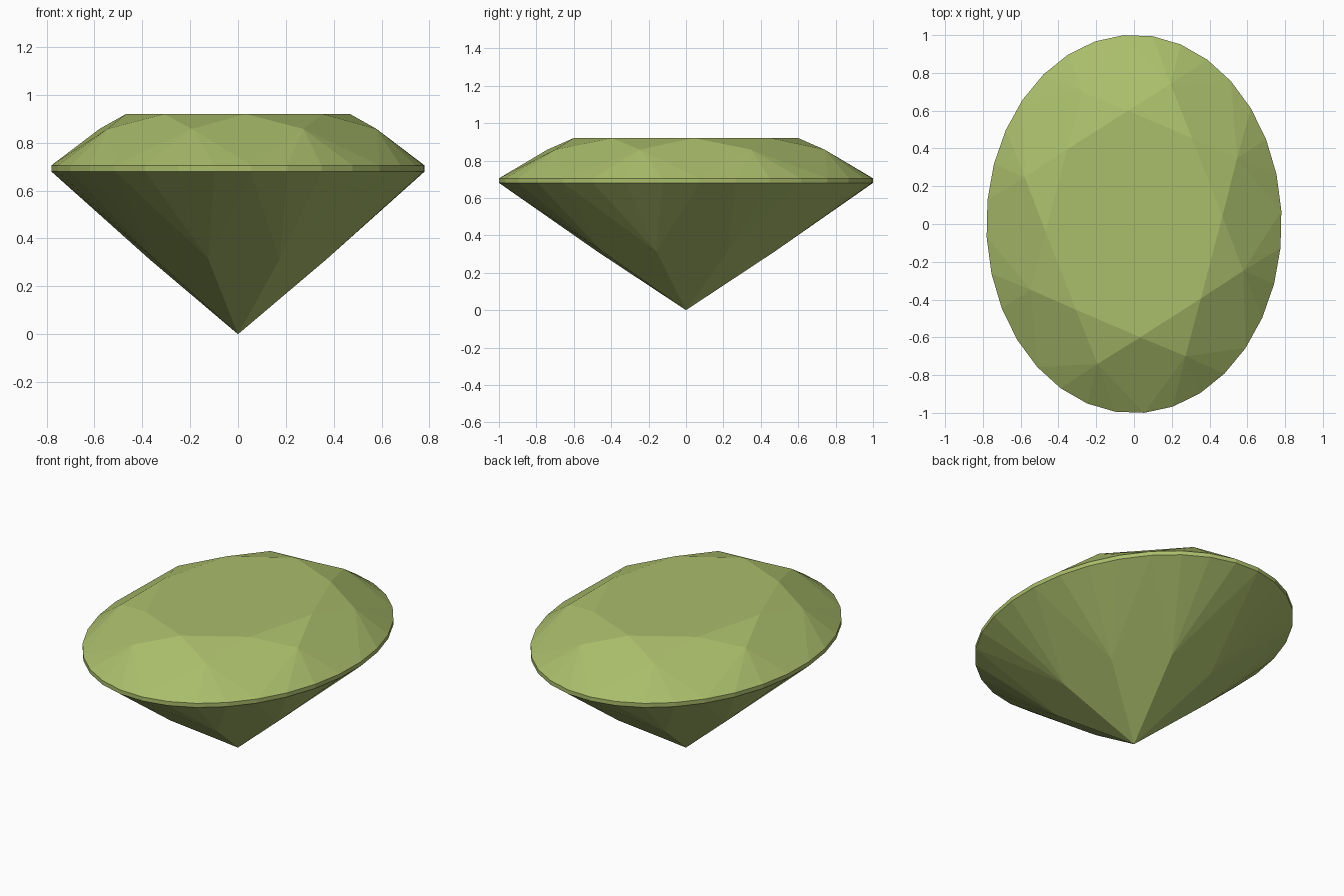
import bpy, bmesh, math

if "Cube" in bpy.data.objects:
    bpy.data.objects.remove(bpy.data.objects["Cube"])

HALF_X, HALF_Y = 0.782, 1.002   # oval half axes
PHASE = 0.07                    # slight turn of the facet pattern
N = 8                           # main facets
GIRDLE = 32                     # sides of the rim

bm = bmesh.new()


def ring(count, radius, z, offset=0.0):
    """Oval ring of vertices, offset given in fractions of a step."""
    step = 2 * math.pi / count
    angles = [PHASE + (i + offset) * step for i in range(count)]
    return [bm.verts.new((HALF_X * radius * math.cos(a),
                          HALF_Y * radius * math.sin(a), z)) for a in angles]


# Rings from top to bottom
table = ring(N, 0.60, 0.92)
crown = ring(N, 0.78, 0.858, 0.5)
rim_top = ring(GIRDLE, 1.0, 0.705)
rim_low = ring(GIRDLE, 1.0, 0.68)
pavilion = ring(N, 0.50, 0.314, 0.5)
culet = bm.verts.new((0, 0, 0))

# Flat table on top
bm.faces.new(table)

# Rim band
for i in range(GIRDLE):
    j = (i + 1) % GIRDLE
    bm.faces.new((rim_low[i], rim_low[j], rim_top[j], rim_top[i]))

per = GIRDLE // N
for i in range(N):
    # Crown: star triangle and kite
    bm.faces.new((table[i], crown[i], table[(i + 1) % N]))
    bm.faces.new((table[i], crown[i - 1], rim_top[per * i], crown[i]))
    # Pavilion: long kite down to the point
    bm.faces.new((culet, pavilion[i], rim_low[per * i], pavilion[i - 1]))
    # Fans of narrow facets against the rim
    for k in range(per):
        a, b = per * i + k, (per * i + k + 1) % GIRDLE
        bm.faces.new((crown[i], rim_top[a], rim_top[b]))
        bm.faces.new((pavilion[i], rim_low[b], rim_low[a]))

bmesh.ops.recalc_face_normals(bm, faces=bm.faces)
mesh = bpy.data.meshes.new("oval_gem")
bm.to_mesh(mesh)
bm.free()

green = bpy.data.materials.new("olive green")
green.diffuse_color = (0.40, 0.51, 0.147, 1)
green.use_nodes = True
green.node_tree.nodes["Principled BSDF"].inputs["Base Color"].default_value = green.diffuse_color
mesh.materials.append(green)

gem = bpy.data.objects.new("oval_gem", mesh)
bpy.context.collection.objects.link(gem)
